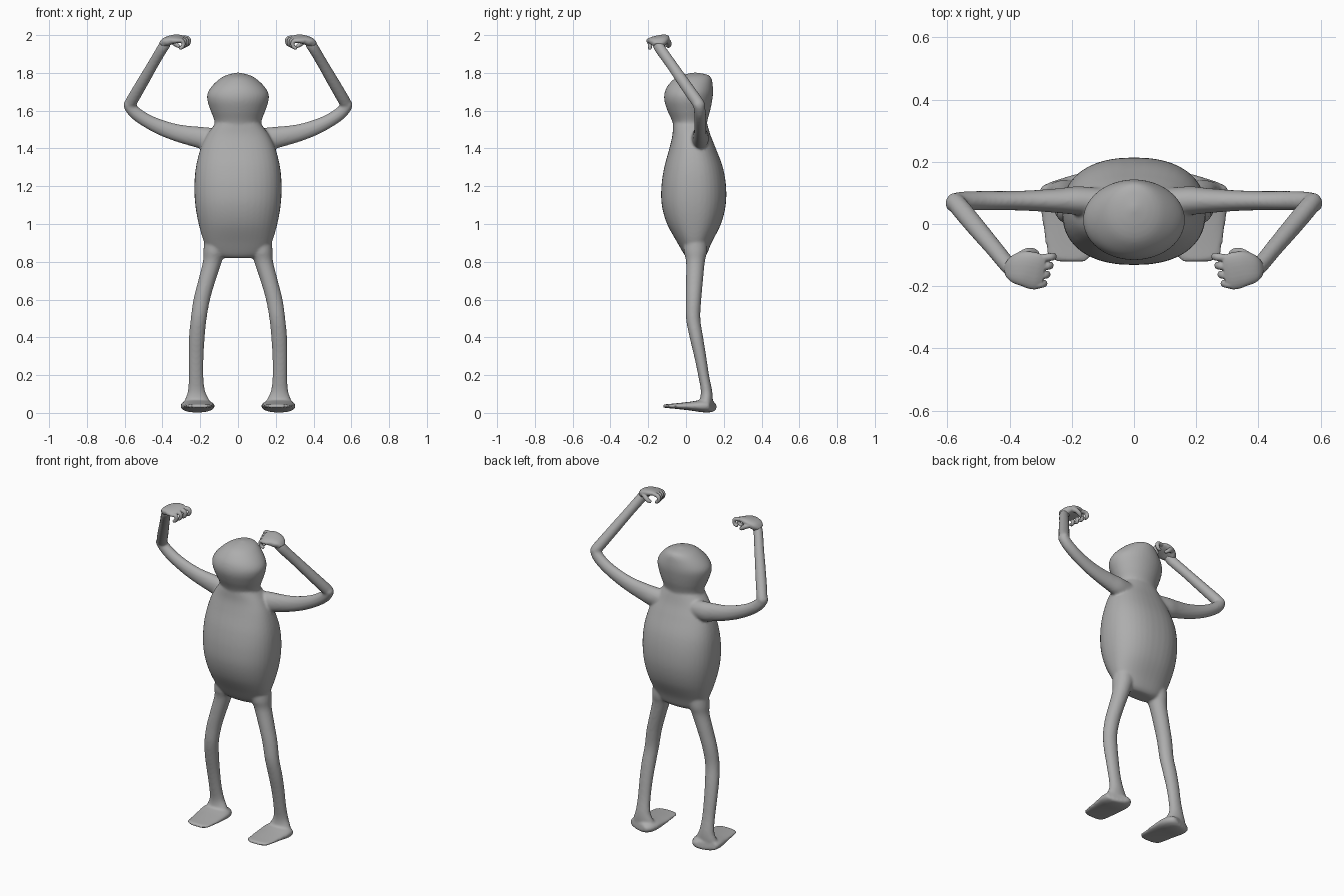
import bpy, bmesh, math
from mathutils import Vector

grey = bpy.data.materials.new("plain grey")
grey.diffuse_color = (0.42, 0.42, 0.42, 1)


def spline(keys, n=6):
    """Catmull-Rom interpolation of rows of numbers."""
    out = []
    for i in range(len(keys) - 1):
        p0, p1, p2, p3 = (keys[max(i - 1, 0)], keys[i], keys[i + 1],
                          keys[min(i + 2, len(keys) - 1)])
        for k in range(n):
            t = k / n
            out.append([0.5 * (2 * b + (c - a) * t + (2 * a - 5 * b + 4 * c - d) * t * t
                               + (3 * b - a - 3 * c + d) * t ** 3)
                        for a, b, c, d in zip(p0, p1, p2, p3)])
    out.append(list(keys[-1]))
    return out


def loft(bm, keys, ref=None, flip=1, power=1.0, sides=28, n=6):
    """Rows are x, y, z, ru, rv. ref None gives level rings, otherwise ru follows ref."""
    rows = spline(keys, n)
    rings = []
    for i, r in enumerate(rows):
        c = Vector(r[:3])
        if ref is None:
            u, v = Vector((1, 0, 0)), Vector((0, 1, 0))
        else:
            t = (Vector(rows[min(i + 1, len(rows) - 1)][:3]) - Vector(rows[max(i - 1, 0)][:3])).normalized()
            u = Vector(ref)
            u = (u - t * u.dot(t)).normalized()
            v = t.cross(u)
        ring = []
        for k in range(sides):
            a = 2 * math.pi * k / sides
            ca, sa = math.cos(a), math.sin(a)
            p = (c + u * max(r[3], 0.002) * math.copysign(abs(ca) ** power, ca)
                 + v * max(r[4], 0.002) * math.copysign(abs(sa) ** power, sa))
            ring.append(bm.verts.new((p.x * flip, p.y, p.z)))
        rings.append(ring)
    for a, b in zip(rings, rings[1:]):
        for k in range(sides):
            j = (k + 1) % sides
            bm.faces.new((a[k], a[j], b[j], b[k]))
    bm.faces.new(rings[0][::-1])
    bm.faces.new(rings[-1])


def finish(bm, name, voxel, smooth):
    bmesh.ops.recalc_face_normals(bm, faces=bm.faces)
    me = bpy.data.meshes.new(name)
    bm.to_mesh(me)
    bm.free()
    me.materials.append(grey)
    ob = bpy.data.objects.new(name, me)
    bpy.context.collection.objects.link(ob)
    m = ob.modifiers.new("fuse", 'REMESH')
    m.mode = 'VOXEL'
    m.voxel_size = voxel
    m.use_smooth_shade = True
    s = ob.modifiers.new("soften", 'SMOOTH')
    s.factor = 0.5
    s.iterations = smooth
    return ob


def profile(rows):
    """z, half width, front y, back y -> level ring rows."""
    return [(0, (f + b) / 2, z, w, (b - f) / 2) for z, w, f, b in rows]


body = bmesh.new()
# torso
loft(body, profile([
    (0.82, 0.09, 0.01, 0.09), (0.84, 0.14, -0.01, 0.11), (0.90, 0.178, -0.045, 0.135),
    (1.0, 0.208, -0.10, 0.185), (1.1, 0.226, -0.128, 0.21), (1.2, 0.231, -0.13, 0.212),
    (1.3, 0.223, -0.115, 0.195), (1.4, 0.198, -0.088, 0.158), (1.47, 0.165, -0.072, 0.13),
    (1.53, 0.122, -0.068, 0.112), (1.56, 0.10, -0.06, 0.10)]), power=0.86, sides=40)
# head
loft(body, profile([
    (1.48, 0.13, -0.06, 0.11), (1.54, 0.124, -0.072, 0.112), (1.60, 0.145, -0.098, 0.128),
    (1.65, 0.161, -0.114, 0.138), (1.69, 0.162, -0.114, 0.143), (1.73, 0.138, -0.098, 0.142),
    (1.77, 0.095, -0.06, 0.135), (1.79, 0.055, -0.015, 0.115), (1.802, 0.004, 0.045, 0.055)]), sides=40)

for s in (1, -1):
    # leg
    loft(body, [
        (0.115, 0.05, 0.95, 0.06, 0.06), (0.125, 0.05, 0.86, 0.058, 0.062),
        (0.136, 0.05, 0.80, 0.05, 0.05), (0.165, 0.045, 0.70, 0.046, 0.045),
        (0.192, 0.04, 0.60, 0.044, 0.041), (0.208, 0.038, 0.50, 0.042, 0.038),
        (0.218, 0.055, 0.40, 0.042, 0.036), (0.222, 0.075, 0.30, 0.04, 0.032),
        (0.222, 0.093, 0.20, 0.039, 0.029), (0.22, 0.108, 0.12, 0.045, 0.03),
        (0.217, 0.108, 0.075, 0.062, 0.034), (0.215, 0.10, 0.04, 0.078, 0.04)], flip=s)
    # foot
    loft(body, [
        (0.225, 0.147, 0.035, 0.05, 0.018), (0.222, 0.135, 0.034, 0.077, 0.03),
        (0.215, 0.09, 0.036, 0.09, 0.033), (0.21, 0.02, 0.036, 0.086, 0.023),
        (0.207, -0.06, 0.036, 0.078, 0.014), (0.205, -0.105, 0.036, 0.07, 0.010),
        (0.205, -0.121, 0.036, 0.045, 0.008)], ref=(1, 0, 0), flip=s, power=0.85)
    # upper arm
    loft(body, [
        (0.10, 0.07, 1.45, 0.045, 0.055), (0.18, 0.075, 1.455, 0.046, 0.058),
        (0.24, 0.075, 1.465, 0.04, 0.053), (0.32, 0.075, 1.482, 0.034, 0.046),
        (0.40, 0.075, 1.508, 0.031, 0.041), (0.48, 0.075, 1.545, 0.031, 0.036),
        (0.54, 0.074, 1.585, 0.031, 0.034), (0.572, 0.07, 1.62, 0.03, 0.031),
        (0.58, 0.06, 1.645, 0.025, 0.028)], ref=(0, 1, 0), flip=s)
    # forearm
    loft(body, [
        (0.583, 0.082, 1.612, 0.018, 0.018), (0.572, 0.068, 1.635, 0.03, 0.031),
        (0.52, 0.005, 1.725, 0.031, 0.031), (0.45, -0.078, 1.845, 0.028, 0.029),
        (0.40, -0.138, 1.93, 0.027, 0.03), (0.378, -0.15, 1.96, 0.028, 0.03)],
        ref=(0.77, -0.64, 0), flip=s)
finish(body, "body", 0.0075, 6)

for s in (1, -1):
    hand = bmesh.new()
    # palm
    loft(hand, [
        (0.405, -0.148, 1.945, 0.025, 0.018), (0.385, -0.146, 1.962, 0.046, 0.024),
        (0.35, -0.145, 1.976, 0.058, 0.022), (0.315, -0.152, 1.98, 0.06, 0.017),
        (0.29, -0.155, 1.978, 0.052, 0.011)], ref=(-0.25, 0.95, 0.2), flip=s, power=0.8)
    # curled fingers
    for i in range(4):
        y = -0.196 + 0.029 * i
        x = 0.306 - 0.010 * i
        z = 1.972 + 0.005 * i
        loft(hand, [
            (x + 0.02, y, z, 0.012, 0.011), (x - 0.008, y + 0.003, z - 0.003, 0.0125, 0.012),
            (x - 0.017, y + 0.005, z - 0.018, 0.012, 0.011), (x - 0.010, y + 0.005, z - 0.036, 0.011, 0.01),
            (x + 0.006, y + 0.005, z - 0.043, 0.009, 0.008)], ref=(0, 1, 0), flip=s, sides=14, n=4)
    # thumb
    loft(hand, [
        (0.365, -0.105, 1.972, 0.016, 0.016), (0.345, -0.092, 1.963, 0.014, 0.014),
        (0.325, -0.09, 1.948, 0.013, 0.012), (0.308, -0.097, 1.938, 0.008, 0.008)],
        ref=(0, 1, 0), flip=s, sides=14, n=4)
    finish(hand, "left_hand" if s > 0 else "right_hand", 0.003, 3)
